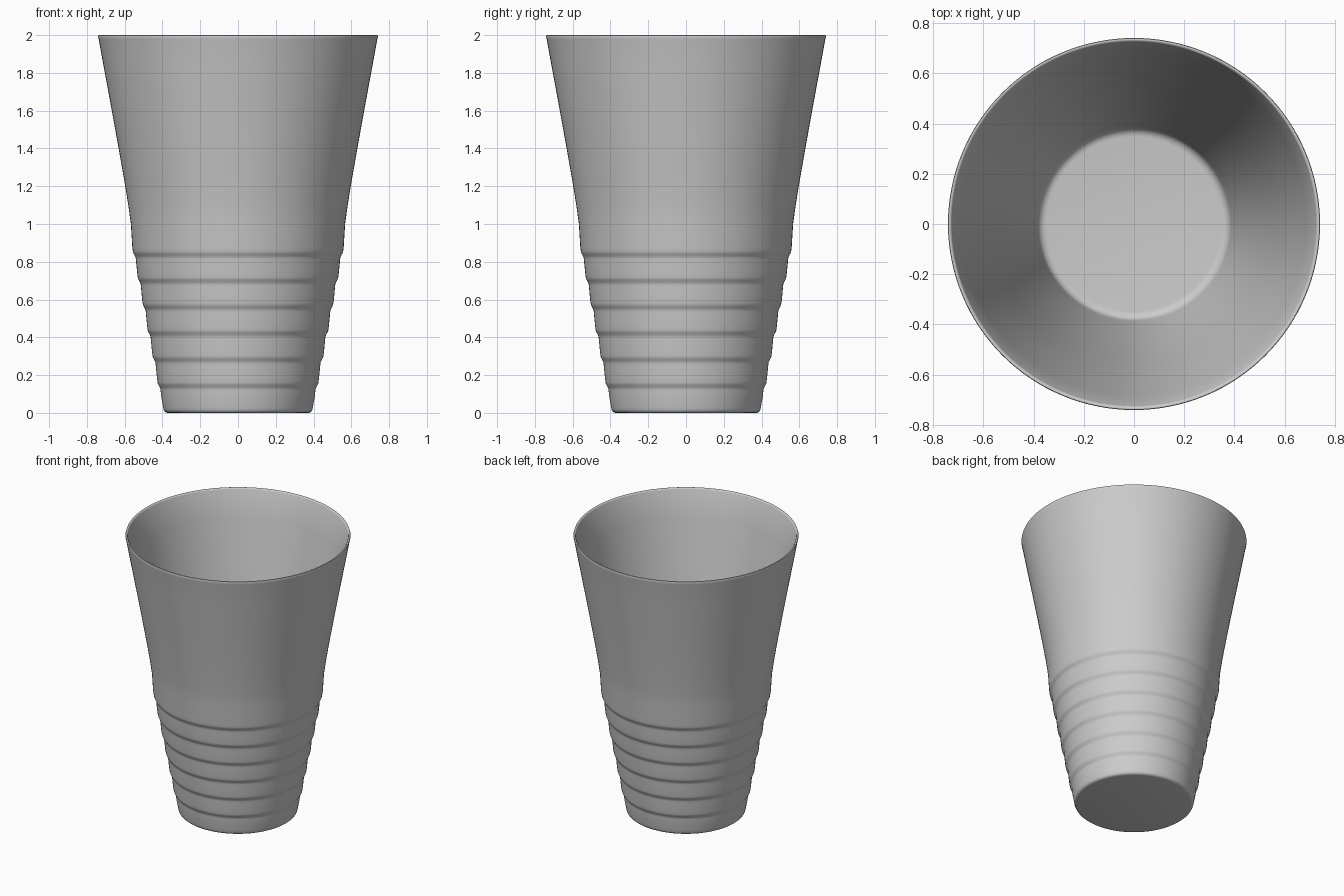
import bpy, bmesh, math

if "Cube" in bpy.data.objects:
    bpy.data.objects.remove(bpy.data.objects["Cube"])

SEGMENTS = 128


def smoothstep(t):
    return t * t * (3 - 2 * t)


def lerp(a, b, t):
    return a + (b - a) * t


# Outer profile: base with a small rounded edge
profile = [(0.0, 0.0), (0.372, 0.0), (0.382, 0.002), (0.390, 0.008),
           (0.394, 0.018), (0.397, 0.035)]

# Six stepped rings: each band rises almost straight, then flares out at a groove
for i in range(6):
    groove = 0.135 + 0.139 * i
    r = 0.409 + 0.0262 * i
    profile.append((r - 0.002, groove - 0.045))
    profile.append((r, groove - 0.025))
    for k in range(7):
        t = k / 6
        profile.append((r + 0.001 + 0.016 * smoothstep(t), groove - 0.014 + 0.042 * t))
    profile.append((r + 0.0195, groove + 0.045))

# Plain upper wall with a slight curve, and thin rounded rim
profile += [(0.567, 1.0), (0.581, 1.1), (0.597, 1.2), (0.632, 1.4),
            (0.668, 1.6), (0.705, 1.8), (0.738, 1.98),
            (0.741, 1.993), (0.739, 1.999), (0.735, 2.0), (0.729, 1.998), (0.725, 1.99)]

# Smooth inner wall and rounded floor
profile += [(0.688, 1.8), (0.651, 1.6), (0.615, 1.4), (0.580, 1.2), (0.549, 1.0),
            (0.508, 0.75), (0.465, 0.5), (0.419, 0.25), (0.390, 0.10)]
for k in range(1, 7):
    a = math.radians(15 * k)
    profile.append((0.348 + 0.036 * math.cos(a), 0.068 - 0.036 * math.sin(a)))
profile.append((0.0, 0.032))

# Revolve the profile into the cup
bm = bmesh.new()
verts = [bm.verts.new((r, 0, z)) for r, z in profile]
edges = [bm.edges.new(pair) for pair in zip(verts, verts[1:])]
bmesh.ops.spin(bm, geom=verts + edges, cent=(0, 0, 0), axis=(0, 0, 1),
               angle=math.tau, steps=SEGMENTS, use_merge=True)
bmesh.ops.remove_doubles(bm, verts=bm.verts, dist=0.0001)
bmesh.ops.recalc_face_normals(bm, faces=bm.faces)
mesh = bpy.data.meshes.new("cup")
bm.to_mesh(mesh)
bm.free()

cup = bpy.data.objects.new("cup", mesh)
bpy.context.collection.objects.link(cup)
bpy.context.view_layer.objects.active = cup
cup.select_set(True)
bpy.ops.object.shade_smooth_by_angle(angle=math.radians(50))
